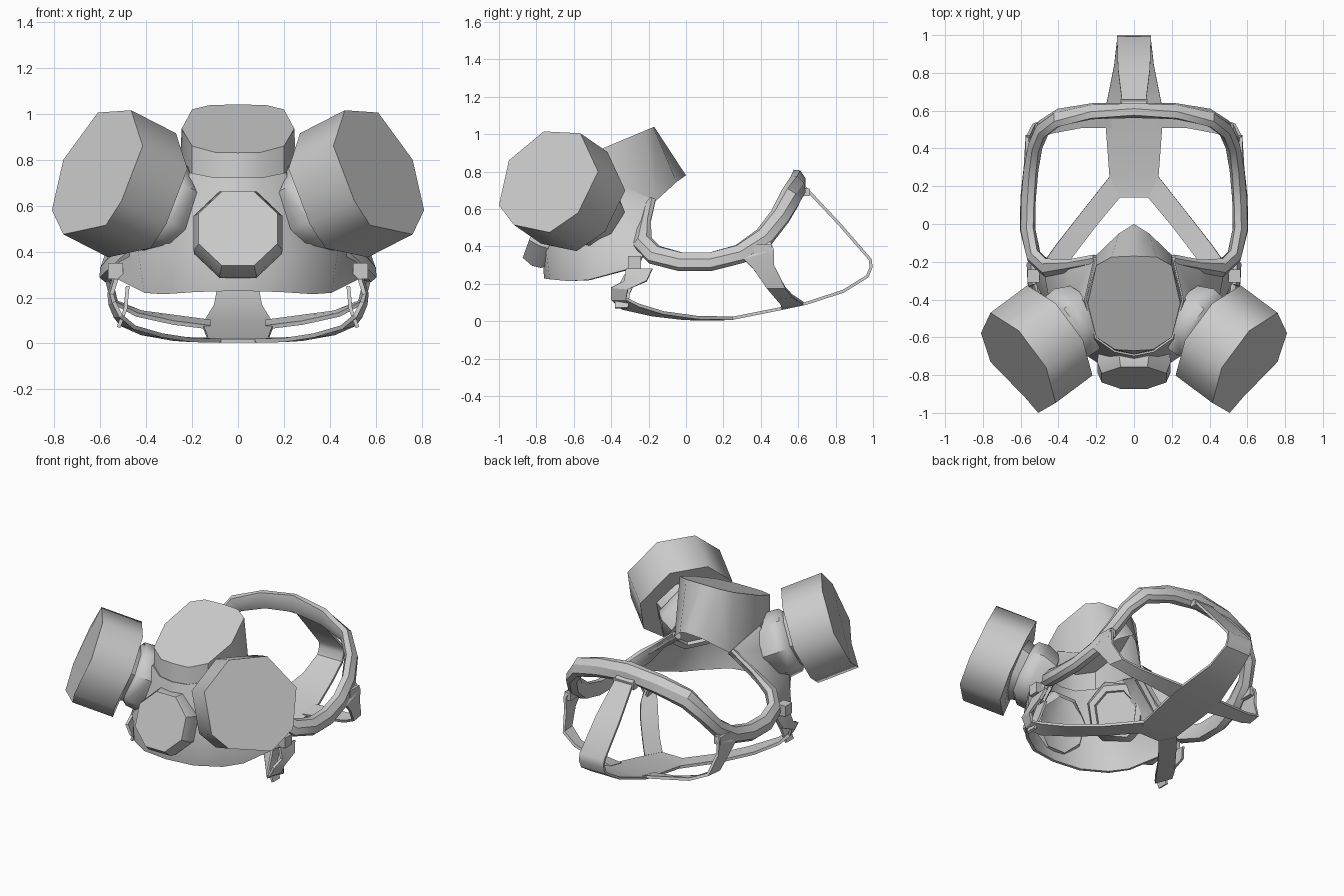
import bpy, bmesh
from mathutils import Vector as V

if "Cube" in bpy.data.objects:
    bpy.data.objects.remove(bpy.data.objects["Cube"])


def finish(name, verts, faces, mirror=True, solid=0.0, angle=0.6):
    me = bpy.data.meshes.new(name)
    me.from_pydata([tuple(v) for v in verts], [], faces)
    bm = bmesh.new()
    bm.from_mesh(me)
    bmesh.ops.recalc_face_normals(bm, faces=bm.faces[:])
    bm.to_mesh(me)
    bm.free()
    ob = bpy.data.objects.new(name, me)
    bpy.context.collection.objects.link(ob)
    if mirror:
        m = ob.modifiers.new("Mirror", 'MIRROR')
        m.use_clip = True
        m.merge_threshold = 0.002
    if solid:
        s = ob.modifiers.new("Solidify", 'SOLIDIFY')
        s.thickness = solid
        s.offset = 0
    # apply modifiers first so the rims get sharp edges too
    bpy.ops.object.select_all(action='DESELECT')
    ob.select_set(True)
    bpy.context.view_layer.objects.active = ob
    bpy.ops.object.convert(target='MESH')
    bpy.ops.object.shade_smooth_by_angle(angle=angle)
    return ob


def loft(name, rows, closed=False, caps=(False, False), **kw):
    n = len(rows[0])
    verts = [p for r in rows for p in r]
    faces = []
    for i in range(len(rows) - 1):
        for j in range(n if closed else n - 1):
            k = (j + 1) % n
            faces.append((i * n + j, i * n + k, (i + 1) * n + k, (i + 1) * n + j))
    if caps[0]:
        faces.append(tuple(range(n)))
    if caps[1]:
        faces.append(tuple(range(len(verts) - n, len(verts))))
    return finish(name, verts, faces, **kw)


def box(name, lo, hi):
    c = [[(x, y, z) for x, y in ((lo[0], lo[1]), (hi[0], lo[1]), (hi[0], hi[1]), (lo[0], hi[1]))]
         for z in (lo[2], hi[2])]
    return loft(name, c, True, (True, True))


# Side filters: octagonal drums, sides shaded smooth
face = [V(p) for p in ((.465, -.76, 1.015), (.61, -.565, 1.005), (.76, -.47, .80), (.81, -.577, .58),
                       (.76, -.73, .475), (.575, -.92, .515), (.507, -1.0, .62), (.415, -.947, .86))]
depth = V((.195, -.145, .10))
back = [p - depth for p in face]
loft("side_filter", [face, back], True, (True, True), angle=1.0)

# Stepped necks joining the filters to the body, ending in an inlet inside the cup
mid = sum(back, V()) / 8
axis = V((.74, -.54, .40))
neck = [[mid + (p - mid) * s - axis * d for p in back]
        for s, d in ((.64, -.01), (.58, .04), (.66, .06), (.68, .13), (.56, .22), (.44, .22), (.42, .20))]
loft("filter_neck", neck, True, (False, True), angle=.8)

# Central canister with the pointed window bridge at its rear
top_xy = [(0, -.17), (.12, -.175), (.2, -.22), (.245, -.42), (.2, -.6), (.1, -.665), (0, -.67)]
top = [(x, y, 1.04 + .42 * (y + .17)) for x, y in top_xy]
base = [(0, 0, .78), (.08, -.05, .745), (.2, -.165, .64), (.255, -.40, .74),
        (.2, -.6, .74), (.1, -.67, .72), (0, -.69, .72)]
loft("centre_canister", [top, base], caps=(True, False), angle=.7)

# Face cup: shell open below and towards the window
loft("face_cup", [
    base[2:],
    [(.34, -.19, .52), (.33, -.42, .60), (.26, -.62, .56), (.14, -.71, .54), (0, -.73, .54)],
    [(.48, -.20, .41), (.43, -.46, .42), (.32, -.64, .40), (.17, -.74, .38), (0, -.76, .38)],
    [(.54, -.26, .29), (.40, -.52, .22), (.32, -.62, .215), (.18, -.72, .225), (0, -.75, .23)],
], solid=.018)

# Octagonal exhale valve
n, up, side = V((0, -.94, .34)), V((0, .34, .94)), V((1, 0, 0))
octo = [(.38, .924), (.924, .38), (.924, -.38), (.38, -.924),
        (-.38, -.924), (-.924, -.38), (-.924, .38), (-.38, .924)]
loft("exhale_valve", [[V((0, -.815, .50)) + side * a * r + up * b * r - n * d for a, b in octo]
                      for r, d in ((.185, 0), (.21, .06), (.205, .11), (.17, .15))],
     True, (True, False), mirror=False, angle=.5)

# Window frame: section swept along half the rim
path = [V(p) for p in ((.20, -.19, .64), (.34, -.22, .53), (.46, -.235, .42), (.53, -.17, .355),
                       (.562, -.03, .318), (.56, .13, .318), (.545, .29, .36), (.52, .42, .45),
                       (.48, .505, .56), (.40, .56, .66), (.22, .595, .72), (0, .60, .75))]
section = [(-.042, -.03), (-.02, -.05), (.022, -.045), (.04, .01), (.03, .05), (-.005, .05), (-.038, .015)]
rows = []
for i, p in enumerate(path):
    last = i == len(path) - 1
    t = V((-1, 0, 0)) if last else (path[i + 1] - path[max(i - 1, 0)]).normalized()
    inward = V((0, -1, .1)) if last else V((0, .15, p.z)) - p
    inward = (inward - t * inward.dot(t)).normalized()
    u = t.cross(inward)
    if u.z < 0:
        u = -u
    k = .6 if i < 2 else 1.15 if i > 8 else 1
    rows.append([p + inward * a * min(k, 1) + u * b * k for a, b in section])
loft("window_frame", rows, True, (True, False))

# Harness: pad, crown strap, chin straps, temple straps
loft("head_pad", [[(-w, y, z), (w, y, z)] for w, y, z in (
    (.075, .14, .012), (.13, .25, .016), (.15, .52, .07), (.145, .64, .095), (.105, .84, .16),
    (.09, .97, .24), (.09, .99, .29), (.09, .985, .33), (.085, .82, .52), (.065, .66, .69), (.065, .63, .72))],
     mirror=False, solid=.016)
box("crown_buckle", (0, .62, .67), (.075, .66, .71))
loft("chin_strap", [
    [(.075, .14, .012), (.13, .25, .016)],
    [(.20, -.01, .015), (.28, .06, .02)],
    [(.33, -.18, .035), (.42, -.12, .045)],
    [(.45, -.34, .07), (.51, -.25, .085)],
    [(.51, -.40, .12), (.535, -.32, .12)],
    [(.54, -.40, .18), (.555, -.31, .17)],
    [(.55, -.33, .215), (.56, -.21, .215)],
    [(.53, -.32, .28), (.54, -.18, .28)],
], solid=.018, angle=.4)
loft("chin_strap_end", [[(.48, -.33, .25), (.48, -.25, .25)], [(.49, -.38, .15), (.49, -.30, .15)],
                        [(.52, -.38, .07), (.52, -.31, .07)]], solid=.016)
loft("temple_strap", [
    [(.55, .32, .37), (.54, .45, .43)],
    [(.575, .31, .33), (.565, .47, .38)],
    [(.57, .36, .28), (.56, .47, .30)],
    [(.545, .43, .18), (.53, .53, .18)],
    [(.44, .48, .125), (.42, .57, .135)],
    [(.28, .51, .09), (.27, .60, .115)],
    [(.12, .51, .07), (.12, .63, .095)],
], solid=.018, angle=.4)

# Lugs on the frame that hold the straps
box("chin_lug", (.50, -.31, .28), (.565, -.24, .35))
box("temple_lug", (.53, .36, .36), (.575, .46, .41))
